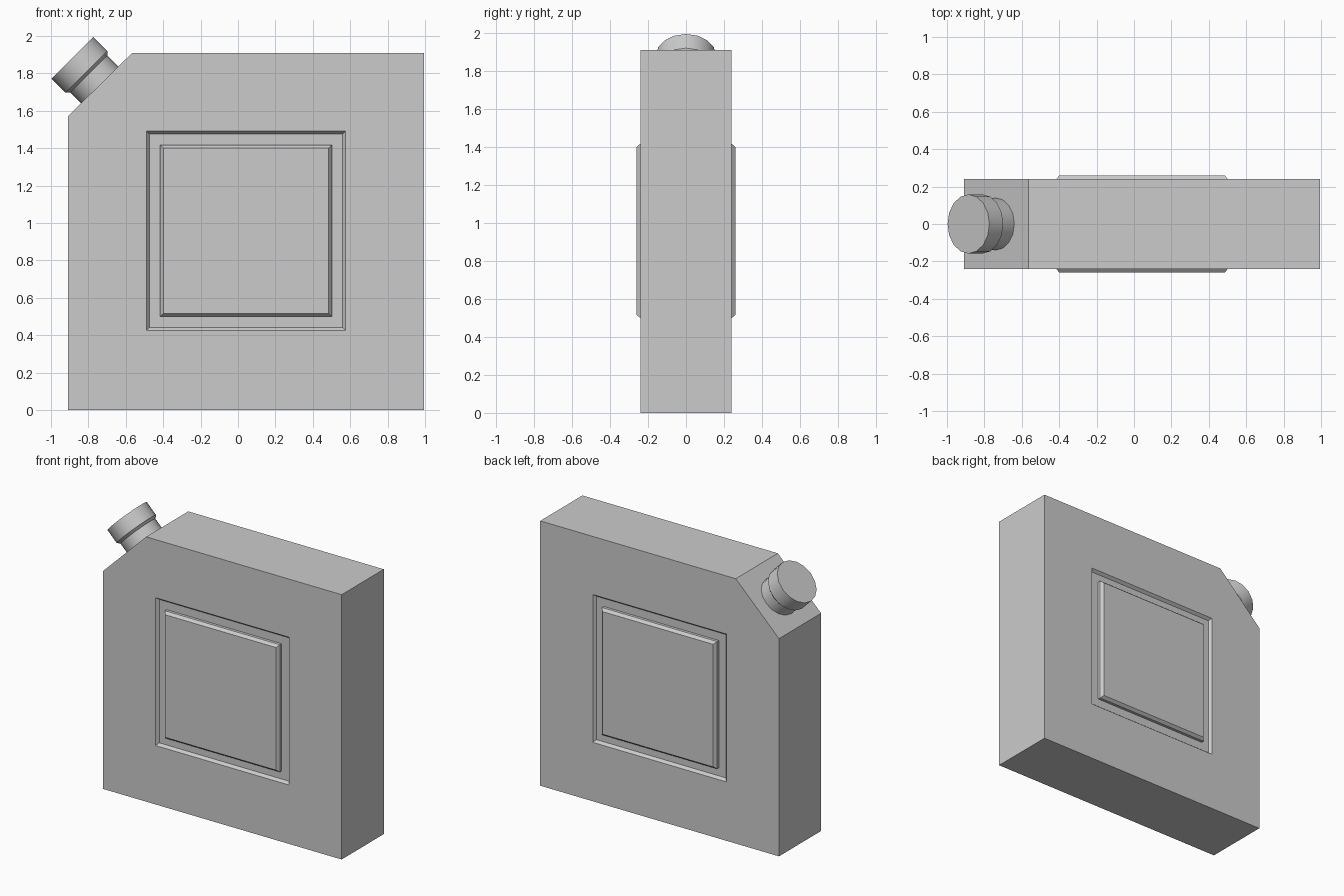
import bpy, bmesh
from math import sin, cos, tau, radians
from mathutils import Vector, Matrix

if "Cube" in bpy.data.objects:
    bpy.data.objects.remove(bpy.data.objects["Cube"])


def finish(bm, name):
    bmesh.ops.recalc_face_normals(bm, faces=bm.faces)
    mesh = bpy.data.meshes.new(name)
    bm.to_mesh(mesh)
    bm.free()
    obj = bpy.data.objects.new(name, mesh)
    bpy.context.collection.objects.link(obj)
    return obj


# Tank body: clipped-corner profile, with a recessed frame and raised panel per side
PROFILE = [(-0.91, 0), (0.995, 0), (0.995, 1.91), (-0.565, 1.91), (-0.91, 1.57)]
CX, CZ = 0.043, 0.958
# Panel loops: half size and distance from the centre plane
LOOPS = [(0.533, 0.24), (0.517, 0.22), (0.459, 0.22), (0.459, 0.24), (0.442, 0.26)]

bm = bmesh.new()
rims = []
for side in (-1, 1):
    def square(h, y):
        return [bm.verts.new((CX + sx * h, side * y, CZ + sz * h))
                for sx, sz in ((-1, -1), (1, -1), (1, 1), (-1, 1))]

    rim = [bm.verts.new((x, side * 0.24, z)) for x, z in PROFILE]
    rims.append(rim)
    rings = [square(h, y) for h, y in LOOPS]
    # Flat wall around the recess
    o = rings[0]
    for f in ((rim[0], rim[1], o[1], o[0]), (rim[1], rim[2], o[2], o[1]),
              (rim[2], rim[3], o[3], o[2]), (rim[3], rim[4], o[3]),
              (rim[4], rim[0], o[0], o[3])):
        bm.faces.new(f)
    # Recess slope, floor and panel sides
    for a, b in zip(rings, rings[1:]):
        for i in range(4):
            j = (i + 1) % 4
            bm.faces.new((a[i], a[j], b[j], b[i]))
    bm.faces.new(rings[-1])
# Outer edge of the tank
for i in range(5):
    j = (i + 1) % 5
    bm.faces.new((rims[0][i], rims[0][j], rims[1][j], rims[1][i]))
finish(bm, "tank_body")


def lathe(name, profile, sides=16):
    """Closed turned part on the spout axis; profile is (radius, height)."""
    bm = bmesh.new()
    rings = [[bm.verts.new((r * cos(tau * i / sides), r * sin(tau * i / sides), h))
              for i in range(sides)] for r, h in profile]
    for a, b in zip(rings, rings[1:]):
        for i in range(sides):
            j = (i + 1) % sides
            bm.faces.new((a[i], a[j], b[j], b[i]))
    bm.faces.new(rings[0])
    bm.faces.new(rings[-1])
    obj = finish(bm, name)
    obj.matrix_world = (Matrix.Translation(Vector((-0.74, 0, 1.738)))
                        @ Matrix.Rotation(radians(-45), 4, 'Y'))
    bpy.context.view_layer.objects.active = obj
    obj.select_set(True)
    bpy.ops.object.shade_smooth_by_angle(angle=radians(30))
    obj.select_set(False)


# Spout neck and its cap, square to the clipped corner
lathe("spout_neck", [(0.14, -0.01), (0.14, 0.09)])
lathe("spout_cap", [(0.14, 0.082), (0.158, 0.1), (0.158, 0.205)])
